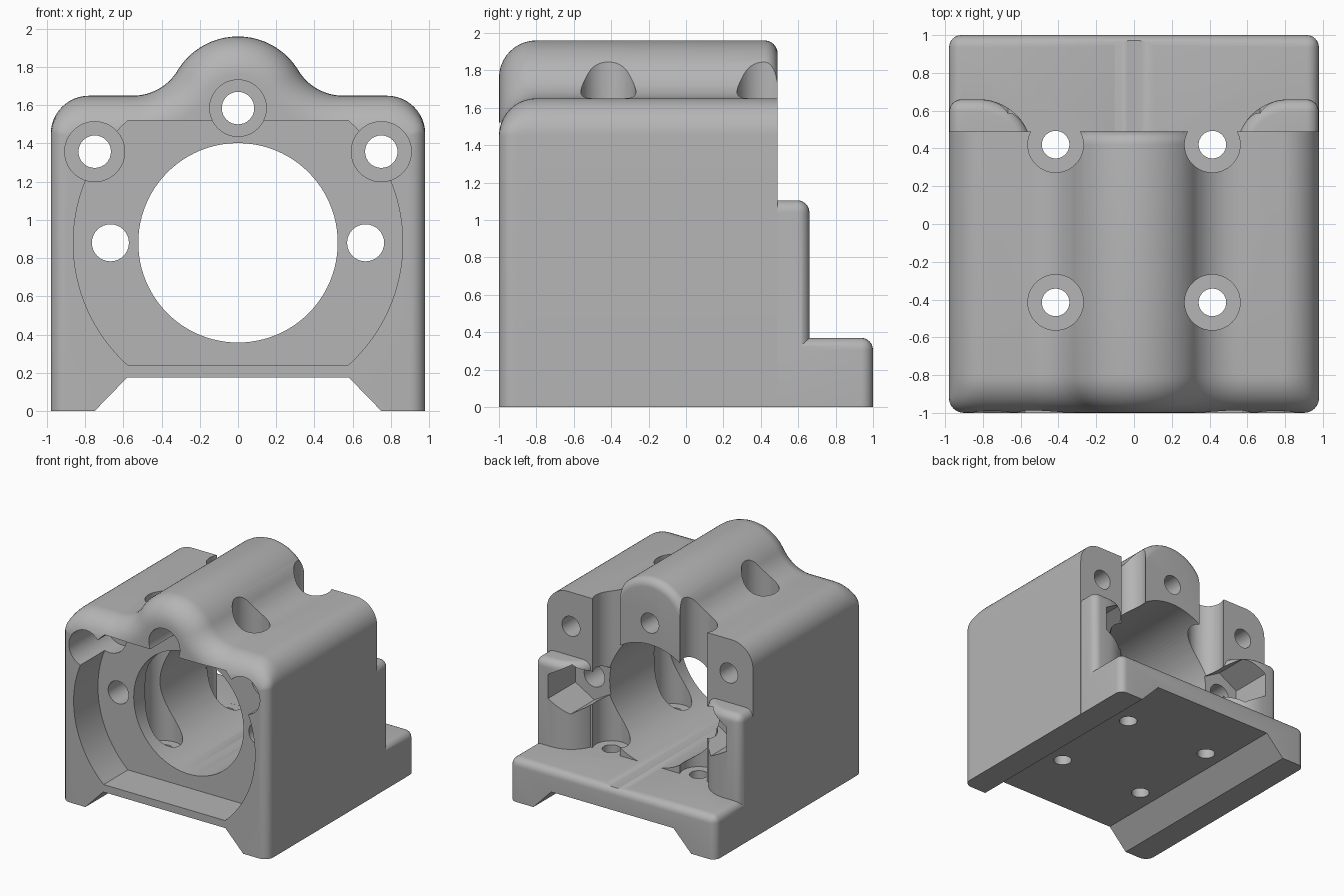
import bpy, bmesh
from math import sin, cos, pi, sqrt, radians, atan2

cube = bpy.data.objects.get("Cube")
if cube:
    bpy.data.objects.remove(cube, do_unlink=True)

grey = bpy.data.materials.new("plain grey")
grey.use_nodes = True
grey.diffuse_color = (0.46, 0.46, 0.46, 1)
grey.node_tree.nodes["Principled BSDF"].inputs["Base Color"].default_value = (0.46, 0.46, 0.46, 1)


def arc(cx, cy, rx, ry, start, end, n):
    angles = [radians(start + (end - start) * i / n) for i in range(n + 1)]
    return [(cx + rx * cos(a), cy + ry * sin(a)) for a in angles]


def circle(cx, cy, r, n=64):
    return arc(cx, cy, r, r, 0, 360, n)[:-1]


def loft(name, rings, bevel=0.0, bevel_rule=None):
    """Skin a stack of equal rings and cap both ends."""
    bm = bmesh.new()
    loops = [[bm.verts.new(p) for p in ring] for ring in rings]
    n = len(loops[0])
    for a, b in zip(loops, loops[1:]):
        for i in range(n):
            j = (i + 1) % n
            bm.faces.new((a[i], a[j], b[j], b[i]))
    bm.faces.new(loops[0])
    bm.faces.new(loops[-1])
    bmesh.ops.recalc_face_normals(bm, faces=bm.faces)
    if bevel:
        edges = [e for e in bm.edges if bevel_rule(e)]
        bmesh.ops.bevel(bm, geom=edges, offset=bevel, segments=6, profile=0.5, affect='EDGES')
    mesh = bpy.data.meshes.new(name)
    bm.to_mesh(mesh)
    bm.free()
    mesh.materials.append(grey)
    obj = bpy.data.objects.new(name, mesh)
    bpy.context.collection.objects.link(obj)
    return obj


def prism(name, points, axis, lo, hi, **kw):
    place = (lambda p, h: (p[0], h, p[1])) if axis == 'y' else (lambda p, h: (p[0], p[1], h))
    return loft(name, [[place(p, h) for p in points] for h in (lo, hi)], **kw)


def combine(target, tool, operation):
    mod = target.modifiers.new("combine", 'BOOLEAN')
    mod.operation, mod.solver, mod.object = operation, 'EXACT', tool
    bpy.ops.object.select_all(action='DESELECT')
    bpy.context.view_layer.objects.active = target
    target.select_set(True)
    bpy.ops.object.modifier_apply(modifier=mod.name)
    bpy.data.objects.remove(tool, do_unlink=True)


def cut(points, axis, lo, hi):
    combine(body, prism("cutter", points, axis, lo, hi), 'DIFFERENCE')


# Housing cross-section: rounded shoulders and a blended centre hump
BUMP_Z, BUMP_R, BLEND_X, BLEND_R = 1.59, 0.37, 0.55, 0.273
TURN = atan2(1.65 + BLEND_R - BUMP_Z, BLEND_X) * 180 / pi


def section(y, top, side, hump_only=False):
    shoulder = 0 if hump_only else top
    half = [(0.98 - side, -0.1)]
    half += arc(0.78, 1.45, 0.2 - side, 0.2 - shoulder, 0, 90, 12)
    blend = []
    for i in range(13):
        d = shoulder + (top - shoulder) * i / 12
        a = radians(270 - (90 - TURN) * i / 12)
        r = BLEND_R + d
        blend.append((BLEND_X + r * cos(a), 1.65 + BLEND_R + r * sin(a)))
    half += blend + arc(0, BUMP_Z, BUMP_R - top, BUMP_R - top, TURN, 90, 16)[1:]
    full = half + [(-x, z) for x, z in reversed(half[:-1])]
    return [(x, y, z) for x, z in full]


def inset(s, r):
    return r - sqrt(r * r - (r - s) ** 2) if s < r else 0


front = [0.2 * (1 - cos(pi / 2 * i / 10)) for i in range(11)]
back = [0.07 * (1 - cos(pi / 2 * i / 6)) for i in range(6, -1, -1)]
rings = [section(-1 + s, inset(s, 0.2), inset(s, 0.08)) for s in front]
rings += [section(0.49 - s, inset(s, 0.07), 0, True) for s in back]
body = loft("bearing_housing", rings)


# Base plate with rounded rear rim
def base_edge(e):
    a, b = (v.co for v in e.verts)
    return min(a.y, b.y) > 0.9 and min(a.z, b.z) > 0.3 or \
        min(a.z, b.z) > 0.3 and abs(a.x - b.x) < 0.01 or \
        min(a.y, b.y) > 0.9 and abs(a.z - b.z) > 0.1


outline = [(-0.979, -0.4), (0.979, -0.4), (0.979, 1), (-0.979, 1)]
combine(body, prism("base_plate", outline, 'z', -0.1, 0.37, bevel=0.065, bevel_rule=base_edge), 'UNION')


# Rear posts beside the bore
def post_edge(e):
    a, b = (v.co for v in e.verts)
    return min(a.z, b.z) > 1 and max(a.y, b.y) > 0.35 or min(a.y, b.y) > 0.6 and min(abs(a.x), abs(b.x)) > 0.95


for side in (-1, 1):
    plan = [(0.978, 0.3), (0.978, 0.66)] + arc(0.82, 0.38, 0.28, 0.28, 90, 170, 12) + [(0.54, 0.3)]
    plan = [(side * x, y) for x, y in plan]
    combine(body, prism("rear_post", plan, 'z', 0.1, 1.105, bevel=0.065, bevel_rule=post_edge), 'UNION')

# Dovetail-like groove underneath, trimming the bottom flat at the same time
cut([(-2, -1), (2, -1), (2, 0), (0.75, 0), (0.58, 0.175), (-0.58, 0.175), (-0.75, 0), (-2, 0)], 'y', -2, 2)

# Main bore and flat-sided front recess
AXIS_Z = 0.88
cut(circle(0, AXIS_Z, 0.522, 96), 'y', -2, 2)
flat = 48
cut(arc(0, AXIS_Z, 0.862, 0.862, -flat, flat, 32) + arc(0, AXIS_Z, 0.862, 0.862, 180 - flat, 180 + flat, 32),
    'y', -2, -0.67)

# Counterbored bolt holes along the housing
for x, z, r in ((0, 1.585, 0.148), (-0.75, 1.357, 0.157), (0.75, 1.357, 0.157)):
    cut(circle(x, z, r), 'y', -2, -0.5)
    cut(circle(x, z, 0.085, 32), 'y', -0.6, 2)

# Side bolt holes with hexagonal nut pockets in the posts
for x in (-0.668, 0.668):
    cut(circle(x, AXIS_Z, 0.097, 32), 'y', -2, 2)
    cut(arc(x, AXIS_Z, 0.208, 0.208, 30, 330, 5), 'y', 0.29, 2)

# Vertical counterbored mounting holes
for x in (-0.415, 0.415):
    for y in (-0.415, 0.42):
        cut(circle(x, y, 0.147), 'z', 0.369, 3)
        cut(circle(x, y, 0.073, 32), 'z', -1, 0.5)

bpy.ops.object.select_all(action='DESELECT')
body.select_set(True)
bpy.context.view_layer.objects.active = body
bpy.ops.object.shade_smooth_by_angle(angle=radians(30))
